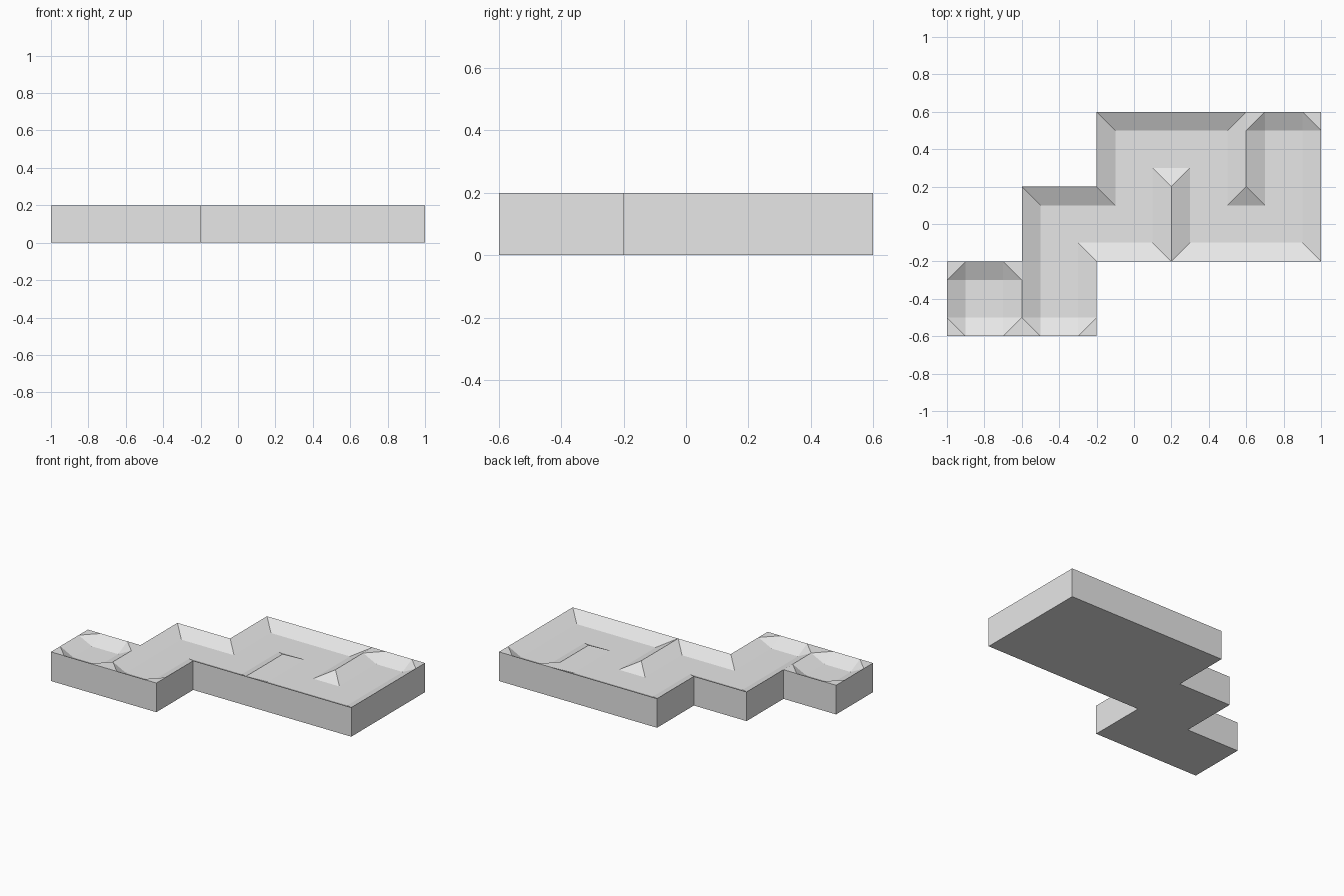
import bpy
import bmesh

cube = bpy.data.objects.get("Cube")
if cube:
    bpy.data.objects.remove(cube, do_unlink=True)

CELL, BEVEL, RIM, FLOOR = 0.4, 0.1, 0.2, 0.15
ORIGIN = (-1.0, -0.6)
SIDES = [(1, 0), (-1, 0), (0, 1), (0, -1)]

# Floor plan: occupied cells, and pairs of cells split by an inner ridge
cells = {(0, 0), (1, 0)} | {(c, 1) for c in range(1, 5)} | {(c, 2) for c in range(2, 5)}
ridges = [{(0, 0), (1, 0)}, {(2, 1), (3, 1)}, {(3, 2), (4, 2)}]


def has_wall(cell, side):
    other = (cell[0] + side[0], cell[1] + side[1])
    return other not in cells or {cell, other} in ridges


def corner_has_wall(i, j):
    """True when any wall touches the grid corner at the low end of cell i, j."""
    around = [(i - 1, j - 1), (i, j - 1), (i - 1, j), (i, j)]
    return any(
        c in cells and (has_wall(c, (2 * (i - c[0]) - 1, 0)) or has_wall(c, (0, 2 * (j - c[1]) - 1)))
        for c in around
    )


bm = bmesh.new()


def build_tile(cell):
    steps = [0, BEVEL, CELL - BEVEL, CELL]
    sign = {0: -1, 1: 0, 2: 0, 3: 1}
    grid = {}
    for a in range(4):
        for b in range(4):
            sx, sy = sign[a], sign[b]
            if sx and sy:
                raised = corner_has_wall(cell[0] + (sx > 0), cell[1] + (sy > 0))
            else:
                raised = (sx or sy) and has_wall(cell, (sx, sy))
            x = ORIGIN[0] + cell[0] * CELL + steps[a]
            y = ORIGIN[1] + cell[1] * CELL + steps[b]
            grid[a, b] = bm.verts.new((x, y, RIM if raised else FLOOR))

    dead_end = sum(has_wall(cell, s) for s in SIDES) >= 3
    for a in range(3):
        for b in range(3):
            ring = [grid[a, b], grid[a + 1, b], grid[a + 1, b + 1], grid[a, b + 1]]
            if a == 1 or b == 1:
                bm.faces.new(ring)
                continue
            # Corners are mitred, but chamfered between the walls of a dead end
            chamfered = dead_end and has_wall(cell, (a - 1, 0)) and has_wall(cell, (0, b - 1))
            if (a == b) == chamfered:
                ring = ring[1:] + ring[:1]
            bm.faces.new([ring[0], ring[1], ring[2]])
            bm.faces.new([ring[0], ring[2], ring[3]])


# Sunken top surface
for cell in sorted(cells):
    build_tile(cell)
bmesh.ops.remove_doubles(bm, verts=bm.verts, dist=0.001)

# Straight outer sides and flat underside
rim = [e for e in bm.edges if e.is_boundary]
skirt = bmesh.ops.extrude_edge_only(bm, edges=rim)["geom"]
for v in skirt:
    if isinstance(v, bmesh.types.BMVert):
        v.co.z = 0
bmesh.ops.holes_fill(bm, edges=[e for e in bm.edges if e.is_boundary], sides=0)
bmesh.ops.recalc_face_normals(bm, faces=bm.faces)

mesh = bpy.data.meshes.new("maze_slab")
bm.to_mesh(mesh)
bm.free()
slab = bpy.data.objects.new("maze_slab", mesh)
bpy.context.collection.objects.link(slab)

# Plain light grey
grey = bpy.data.materials.new("light_grey")
grey.use_nodes = True
colour = (0.8, 0.8, 0.8, 1)
grey.diffuse_color = colour
grey.node_tree.nodes["Principled BSDF"].inputs["Base Color"].default_value = colour
mesh.materials.append(grey)
